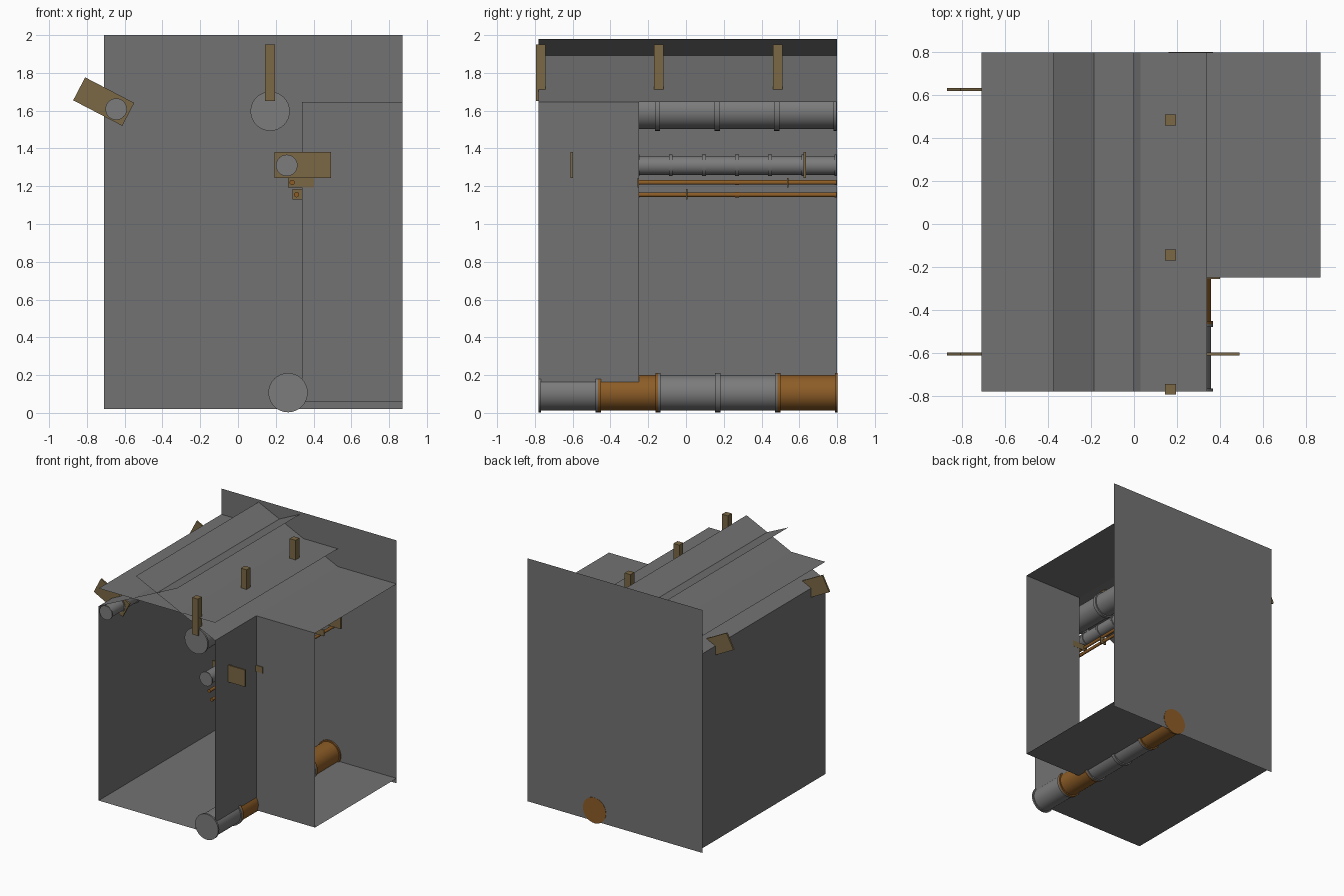
import bpy, bmesh, math
from mathutils import Matrix, Vector

if "Cube" in bpy.data.objects:
    bpy.data.objects.remove(bpy.data.objects["Cube"])


def material(name, rgb):
    m = bpy.data.materials.new(name)
    m.diffuse_color = (*rgb, 1)
    m.use_nodes = True
    m.node_tree.nodes["Principled BSDF"].inputs["Base Color"].default_value = m.diffuse_color
    return m


CONCRETE = material("concrete grey", (0.17, 0.17, 0.17))
STEEL = material("pipe grey", (0.20, 0.20, 0.20))
COPPER = material("rusty orange", (0.27, 0.11, 0.02))
TIMBER = material("bracket tan", (0.20, 0.14, 0.06))

# Main room dimensions
LEFT, STEP, RIGHT = -0.71, 0.34, 0.87
FRONT, NOTCH, BACK = -0.78, -0.25, 0.80
FLOOR, EAVE = 0.06, 1.645


def finish(name, bm, mat):
    me = bpy.data.meshes.new(name)
    bm.to_mesh(me)
    bm.free()
    me.materials.append(mat)
    ob = bpy.data.objects.new(name, me)
    bpy.context.collection.objects.link(ob)
    return ob


def sheet(name, points):
    bm = bmesh.new()
    bm.faces.new([bm.verts.new(p) for p in points])
    return finish(name, bm, CONCRETE)


def along_y(name, a, b):
    """Flat panel between two (x, z) points, running front to back."""
    return sheet(name, [(a[0], FRONT, a[1]), (b[0], FRONT, b[1]),
                        (b[0], BACK, b[1]), (a[0], BACK, a[1])])


def box(name, centre, size, tilt=0.0):
    bm = bmesh.new()
    bmesh.ops.create_cube(bm, size=1)
    bm.transform(Matrix.Translation(Vector(centre)) @ Matrix.Rotation(tilt, 4, 'Y')
                 @ Matrix.Diagonal((*size, 1)))
    return finish(name, bm, TIMBER)


def pipe_segment(name, x, z, y0, y1, r, rim, lip, mat, sides=32):
    """Closed tube along y with a raised rim at both ends."""
    profile = [(y0, rim), (y0 + lip, rim), (y0 + lip, r),
               (y1 - lip, r), (y1 - lip, rim), (y1, rim)]
    bm = bmesh.new()
    rings = []
    for y, rad in profile:
        rings.append([bm.verts.new((x + rad * math.cos(t), y, z + rad * math.sin(t)))
                      for t in (2 * math.pi * i / sides for i in range(sides))])
    for a, b in zip(rings, rings[1:]):
        for i in range(sides):
            j = (i + 1) % sides
            bm.faces.new((a[i], b[i], b[j], a[j]))
    bm.faces.new(rings[0])
    bm.faces.new(rings[-1][::-1])
    bmesh.ops.recalc_face_normals(bm, faces=bm.faces)
    ob = finish(name, bm, mat)
    bpy.ops.object.select_all(action='DESELECT')
    ob.select_set(True)
    bpy.context.view_layer.objects.active = ob
    bpy.ops.object.shade_smooth_by_angle(angle=math.radians(35))


def pipe_run(name, x, z, r, rim, lip, mats, end=BACK - 0.002, sides=32):
    n = len(mats)
    step = (end - FRONT) / n
    for i, mat in enumerate(mats):
        y = FRONT - 0.002 + i * step
        pipe_segment(f"{name}_{i + 1}", x, z, y, y + step, r, rim, lip, mat, sides)


# Shell: floor, walls and low side ceiling
sheet("floor", [(LEFT, FRONT, FLOOR), (STEP, FRONT, FLOOR), (STEP, NOTCH, FLOOR),
                (RIGHT, NOTCH, FLOOR), (RIGHT, BACK, FLOOR), (LEFT, BACK, FLOOR)])
sheet("back_wall", [(LEFT, BACK, 0.02), (RIGHT, BACK, 0.02),
                    (RIGHT, BACK, 2.0), (LEFT, BACK, 2.0)])
along_y("left_wall", (LEFT, EAVE), (LEFT, FLOOR))
sheet("inner_right_wall", [(STEP, FRONT, FLOOR), (STEP, NOTCH, FLOOR),
                           (STEP, NOTCH, EAVE), (STEP, FRONT, EAVE)])
sheet("side_room_wall", [(STEP, NOTCH, FLOOR), (RIGHT, NOTCH, FLOOR),
                         (RIGHT, NOTCH, EAVE), (STEP, NOTCH, EAVE)])
sheet("side_room_ceiling", [(STEP, NOTCH, EAVE), (RIGHT, NOTCH, EAVE),
                            (RIGHT, BACK, EAVE), (STEP, BACK, EAVE)])

# Roof: two crossing slopes and a level panel cutting through them
along_y("left_roof_slope", (LEFT, EAVE), (0.0, 1.98))
along_y("right_roof_slope", (-0.375, 1.98), (STEP, EAVE))
along_y("level_roof_panel", (LEFT, 1.79), (STEP, 1.79))

# Large pipes
pipe_run("floor_pipe", 0.265, 0.107, 0.094, 0.104, 0.014,
         [STEEL, COPPER, STEEL, STEEL, COPPER], end=BACK + 0.004)
pipe_run("overhead_pipe", 0.17, 1.597, 0.094, 0.104, 0.014, [STEEL] * 5)

# Medium pipes
pipe_run("side_pipe", 0.258, 1.31, 0.050, 0.057, 0.010, [STEEL] * 9)
pipe_run("left_pipe", -0.645, 1.608, 0.050, 0.057, 0.010, [STEEL] * 9)

# Thin tubes
pipe_run("upper_tube", 0.287, 1.22, 0.012, 0.014, 0.010, [COPPER] * 3, sides=16)
pipe_run("lower_tube", 0.31, 1.155, 0.012, 0.014, 0.010, [COPPER] * 3, sides=16)

# Hanger posts above the overhead pipe
for i, y in enumerate((-0.77, -0.145, 0.485)):
    box(f"hanger_post_{i + 1}", (0.17, y, 1.80), (0.052, 0.05, 0.30))

# Plate brackets for the medium pipes
for i, y in enumerate((-0.605, 0.628)):
    box(f"side_bracket_{i + 1}", (0.343, y, 1.312), (0.297, 0.014, 0.137))
    box(f"left_bracket_{i + 1}", (-0.711, y, 1.648), (0.293, 0.014, 0.137),
        math.radians(27.5))

# Small brackets for the thin tubes
for i, y in enumerate((-0.253, 0.538)):
    box(f"upper_tube_bracket_{i + 1}", (0.333, y, 1.219), (0.137, 0.008, 0.05))
box("lower_tube_bracket", (0.316, 0.005, 1.157), (0.054, 0.008, 0.054))
